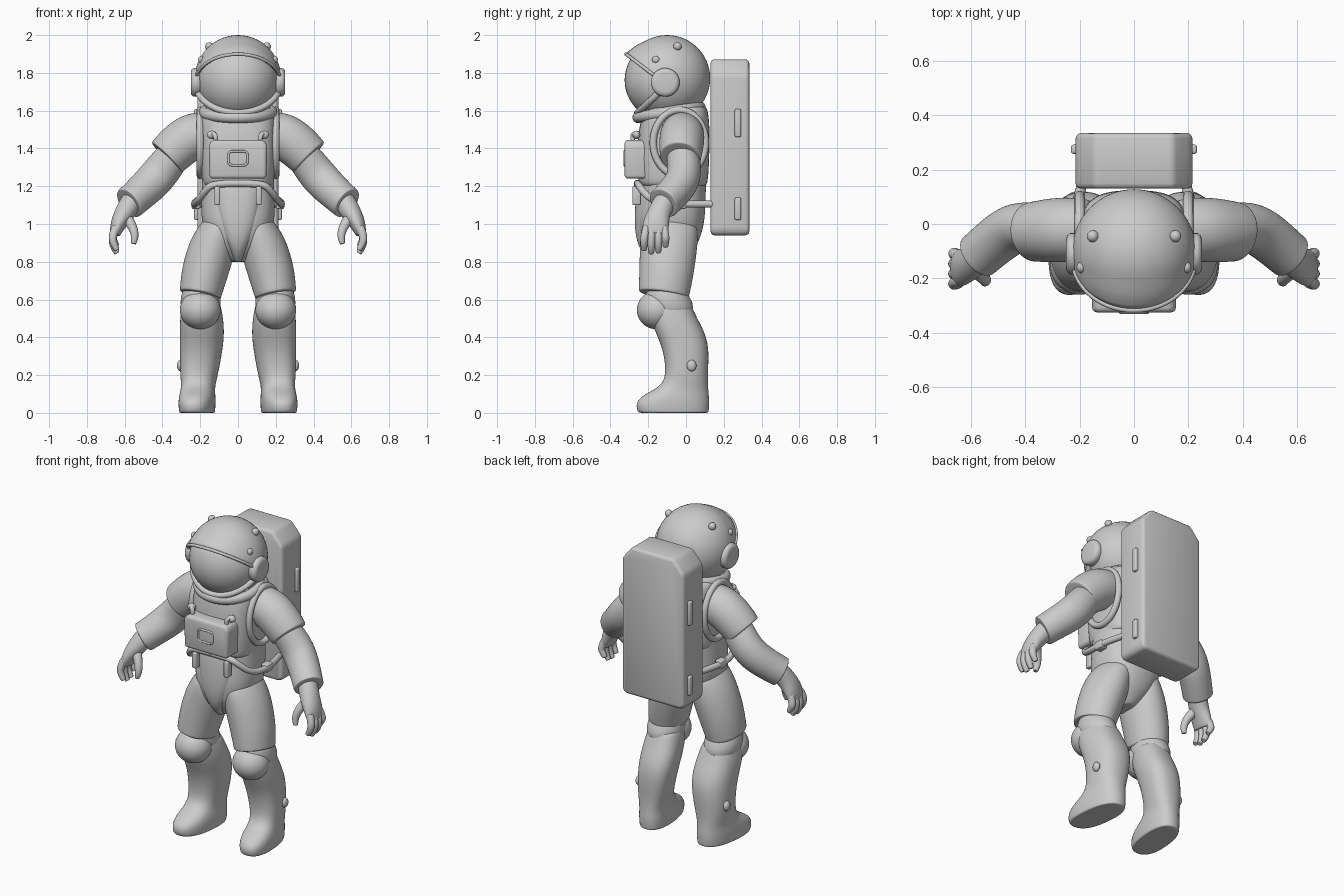
import bpy, bmesh, math
from mathutils import Vector

if "Cube" in bpy.data.objects:
    bpy.data.objects.remove(bpy.data.objects["Cube"])

def add_obj(name, data, mirror=False):
    ob = bpy.data.objects.new(name, data)
    bpy.context.collection.objects.link(ob)
    if mirror:
        m = ob.modifiers.new("Mirror", 'MIRROR')
        m.use_mirror_merge = False
    return ob

def from_bm(name, bm, mirror=False, smooth=True):
    bmesh.ops.recalc_face_normals(bm, faces=bm.faces)
    me = bpy.data.meshes.new(name)
    bm.to_mesh(me)
    bm.free()
    for p in me.polygons:
        p.use_smooth = smooth
    return add_obj(name, me, mirror)

def skin(name, rings, mirror, e=2.0, n=20, splay=0.0):
    """Skin rings of (centre, u vector, v vector) and subdivide; ends get tight caps."""
    def cap(r):
        return (r[0], r[1] * 0.88, r[2] * 0.88)
    rings = [cap(rings[0])] + rings + [cap(rings[-1])]
    bm = bmesh.new()
    loops = []
    for c, u, v in rings:
        loop = []
        for i in range(n):
            a = math.tau * i / n
            ca, sa = math.cos(a), math.sin(a)
            p = c + u * math.copysign(abs(ca) ** (2 / e), ca) + v * math.copysign(abs(sa) ** (2 / e), sa)
            p.x -= splay * p.y
            loop.append(bm.verts.new(p))
        loops.append(loop)
    for a, b in zip(loops, loops[1:]):
        for i in range(n):
            j = (i + 1) % n
            bm.faces.new((a[i], a[j], b[j], b[i]))
    bm.faces.new(loops[0])
    bm.faces.new(loops[-1])
    ob = from_bm(name, bm, mirror)
    s = ob.modifiers.new("Subdivision", 'SUBSURF')
    s.levels = s.render_levels = 2
    return ob

def stack(name, rows, mirror=False, e=2.4, splay=0.0):
    """Horizontal sections: (z, x centre, half width, y front, y back)."""
    rings = [(Vector((x, (y0 + y1) / 2, z)), Vector((0, (y1 - y0) / 2, 0)), Vector((h, 0, 0)))
             for z, x, h, y0, y1 in rows]
    return skin(name, rings, mirror, e, splay=splay)

def limb(name, pts, mirror=True, n=20):
    """Sections square to a path: (x, y, z, radius along y, other radius)."""
    P = [Vector(p[:3]) for p in pts]
    rings = []
    for i, p in enumerate(pts):
        t = (P[min(i + 1, len(P) - 1)] - P[max(i - 1, 0)]).normalized()
        u = Vector((0, 1, 0))
        u = (u - t * u.dot(t)).normalized()
        rings.append((P[i], u * p[3], t.cross(u) * p[4]))
    return skin(name, rings, mirror, n=n)

def tube(name, pts, r, cyclic=False, mirror=False):
    cu = bpy.data.curves.new(name, 'CURVE')
    cu.dimensions = '3D'
    cu.bevel_depth, cu.bevel_resolution, cu.resolution_u = r, 4, 6
    cu.use_fill_caps = True
    sp = cu.splines.new('NURBS')
    sp.points.add(len(pts) - 1)
    for q, p in zip(sp.points, pts):
        q.co = (*p, 1)
    sp.use_cyclic_u, sp.use_endpoint_u, sp.order_u = cyclic, not cyclic, 3
    return add_obj(name, cu, mirror)

def prism(name, outline, y0, y1, bevel, mirror=False):
    """Front-view outline (x, z) pushed from y0 to y1, edges rounded."""
    bm = bmesh.new()
    f = bm.faces.new([bm.verts.new((x, y0, z)) for x, z in outline])
    r = bmesh.ops.extrude_face_region(bm, geom=[f])
    for v in r['geom']:
        if isinstance(v, bmesh.types.BMVert):
            v.co.y = y1
    bmesh.ops.recalc_face_normals(bm, faces=bm.faces)
    bmesh.ops.bevel(bm, geom=list(bm.edges), offset=bevel, segments=3, profile=0.5, affect='EDGES')
    ob = from_bm(name, bm, mirror)
    bpy.ops.object.select_all(action='DESELECT')
    ob.select_set(True)
    bpy.context.view_layer.objects.active = ob
    bpy.ops.object.shade_smooth_by_angle(angle=math.radians(35))
    return ob

def rect(x0, x1, z0, z1):
    return [(x0, z0), (x1, z0), (x1, z1), (x0, z1)]

def ball(name, c, s, mirror=False):
    bm = bmesh.new()
    bmesh.ops.create_uvsphere(bm, u_segments=40, v_segments=24, radius=1)
    for v in bm.verts:
        v.co = Vector(c) + Vector((v.co.x * s[0], v.co.y * s[1], v.co.z * s[2]))
    return from_bm(name, bm, mirror)

# Helmet shell: a sphere swept about a sideways hinge, left open for the visor
C, H, R = Vector((0, -0.10, 1.772)), Vector((0, -0.10, 1.735)), 0.228
A0, A1 = math.radians(143), math.radians(-137)

def shell_point(a, p):
    d = Vector((math.cos(p), math.sin(p) * math.cos(a), math.sin(p) * math.sin(a)))
    o = H - C
    t = -o.dot(d) + math.sqrt(o.dot(d) ** 2 - o.length_squared + R * R)
    flare = 0.10 * max(0, 1 - (A0 - a) / 0.45) + 0.07 * max(0, 1 - (a - A1) / 0.4)
    return H + d * t * (1 + flare * math.sin(p) ** 2)

bm = bmesh.new()
NA, NP = 48, 32
grid = [[bm.verts.new(shell_point(A0 + (A1 - A0) * i / NA, math.pi * j / NP)) for j in range(NP + 1)]
        for i in range(NA + 1)]
for i in range(NA):
    for j in range(NP):
        bm.faces.new((grid[i][j], grid[i + 1][j], grid[i + 1][j + 1], grid[i][j + 1]))
bmesh.ops.remove_doubles(bm, verts=bm.verts, dist=1e-5)
shell = from_bm("helmet_shell", bm)
sol = shell.modifiers.new("Solidify", 'SOLIDIFY')
sol.thickness, sol.offset = 0.012, -1
ball("visor", (0, -0.106, 1.762), (0.217, 0.219, 0.217))
for nm, a, r in (("visor_rim_top", A0, 0.009), ("visor_rim_chin", A1, 0.018)):
    tube(nm, [shell_point(a, math.pi * (0.04 + 0.92 * j / 24)) for j in range(25)], r)

# Ear pods and small helmet knobs
bm = bmesh.new()
loops = []
for x, r in ((0.19, 0.06), (0.205, 0.076), (0.235, 0.076), (0.247, 0.066), (0.25, 0.05)):
    loops.append([bm.verts.new((x, -0.11 + r * math.cos(math.tau * k / 32), 1.75 + r * math.sin(math.tau * k / 32)))
                  for k in range(32)])
for a, b in zip(loops, loops[1:]):
    for k in range(32):
        bm.faces.new((a[k], a[(k + 1) % 32], b[(k + 1) % 32], b[k]))
bm.faces.new(loops[-1])
from_bm("ear_pod", bm, True)
ball("helmet_knob", (0.152, -0.045, 1.94), (0.022, 0.022, 0.022), True)
ball("helmet_side_knob", (0.195, -0.16, 1.87), (0.016, 0.02, 0.02), True)

# Tilted neck ring
tube("neck_ring", [(0.18 * math.cos(k * math.tau / 24), -0.09 + 0.165 * math.sin(k * math.tau / 24),
                    1.592 + 0.028 * math.sin(k * math.tau / 24)) for k in range(24)], 0.03, True)

# Torso, hard vest and front groin panel
stack("torso", [(0.80, 0, 0.04, -0.17, -0.02), (0.86, 0, 0.11, -0.225, 0.045), (0.93, 0, 0.17, -0.25, 0.08),
                (1.02, 0, 0.197, -0.262, 0.102), (1.12, 0, 0.198, -0.25, 0.105), (1.25, 0, 0.19, -0.24, 0.11),
                (1.45, 0, 0.195, -0.24, 0.12), (1.56, 0, 0.20, -0.23, 0.115), (1.63, 0, 0.17, -0.2, 0.105)])
stack("vest", [(1.20, 0, 0.192, -0.255, 0.118), (1.35, 0, 0.202, -0.262, 0.125), (1.48, 0, 0.205, -0.255, 0.128),
               (1.58, 0, 0.205, -0.235, 0.122), (1.62, 0, 0.18, -0.21, 0.11)], e=3.0)
stack("groin_panel", [(0.80, 0, 0.018, -0.19, -0.08), (0.86, 0, 0.045, -0.245, -0.1), (0.94, 0, 0.085, -0.27, -0.1),
                      (1.05, 0, 0.118, -0.275, -0.1), (1.21, 0, 0.135, -0.26, -0.1)])
tube("vest_armhole", [(0.20, -0.035 + 0.14 * math.cos(k * math.tau / 20), 1.43 + 0.175 * math.sin(k * math.tau / 20))
                      for k in range(20)], 0.019, True, True)
tube("waist_flange", [(0, -0.258, 1.215), (0.13, -0.255, 1.215), (0.17, -0.235, 1.18), (0.21, -0.18, 1.125),
                      (0.232, -0.09, 1.105), (0.225, 0.03, 1.105), (0.19, 0.15, 1.105)], 0.019, mirror=True)
prism("belt_buckle", rect(0.2, 0.245, 1.08, 1.13), -0.06, 0.0, 0.008, True)
prism("belt_tab", rect(0.095, 0.125, 1.10, 1.20), -0.283, -0.24, 0.008, True)

# Chest control box with framed window and hose knobs
prism("chest_box", [(-0.15, 1.24), (0.15, 1.24), (0.155, 1.42), (0.135, 1.445), (-0.135, 1.445), (-0.155, 1.42)],
      -0.325, -0.2, 0.018)
tube("chest_window_frame", [(x, -0.325, z) for x, z in
     ((-0.05, 1.31), (0, 1.31), (0.05, 1.31), (0.05, 1.35), (0.05, 1.385), (0, 1.385), (-0.05, 1.385), (-0.05, 1.35))],
     0.006, True)
tube("chest_hose", [(0.12, -0.28, 1.43), (0.115, -0.285, 1.46), (0.13, -0.275, 1.48), (0.145, -0.25, 1.48)],
     0.013, mirror=True)
ball("chest_knob", (0.138, -0.262, 1.472), (0.026, 0.02, 0.022), True)

# Backpack with clipped top corners and side latches
prism("backpack", [(-0.195, 0.94), (0.195, 0.94), (0.215, 0.965), (0.215, 1.79), (0.145, 1.872), (-0.145, 1.872),
                   (-0.215, 1.79), (-0.215, 0.965)], 0.13, 0.335, 0.02)
for z0, z1 in ((1.46, 1.61), (1.02, 1.14)):
    prism("backpack_latch", rect(0.205, 0.232, z0, z1), 0.258, 0.292, 0.009, True)

# Arms: sleeve, forearm, glove
limb("upper_sleeve", [(0.16, -0.02, 1.485, 0.112, 0.115), (0.25, -0.02, 1.465, 0.122, 0.127),
                      (0.32, -0.025, 1.41, 0.118, 0.122), (0.365, -0.028, 1.365, 0.112, 0.116),
                      (0.378, -0.03, 1.352, 0.11, 0.114)])
limb("forearm", [(0.33, -0.02, 1.38, 0.088, 0.09), (0.40, -0.005, 1.285, 0.092, 0.1),
                 (0.455, -0.02, 1.22, 0.093, 0.1), (0.52, -0.07, 1.16, 0.09, 0.093),
                 (0.565, -0.11, 1.12, 0.088, 0.09), (0.578, -0.12, 1.11, 0.088, 0.09)])
limb("glove_palm", [(0.555, -0.105, 1.13, 0.06, 0.06), (0.60, -0.145, 1.06, 0.06, 0.055),
                    (0.635, -0.16, 1.0, 0.072, 0.043), (0.652, -0.165, 0.945, 0.068, 0.028)])
for k in range(4):
    y = -0.222 + 0.038 * k
    tip = (0.862, 0.845, 0.85, 0.88)[k]
    limb("finger", [(0.645, y * 0.8 - 0.03, 0.985, 0.021, 0.024), (0.667, y, 0.93, 0.022, 0.023),
                    (0.66, y, tip + 0.035, 0.021, 0.021), (0.64, y, tip, 0.015, 0.015)], n=12)
limb("thumb", [(0.595, -0.16, 1.04, 0.03, 0.032), (0.556, -0.195, 0.985, 0.026, 0.026),
               (0.543, -0.21, 0.935, 0.023, 0.022), (0.553, -0.215, 0.895, 0.014, 0.014)], n=12)

# Legs: thigh, knee roll, knee pad, boot
limb("thigh", [(0.095, -0.085, 0.99, 0.15, 0.095), (0.12, -0.09, 0.92, 0.155, 0.118),
               (0.148, -0.095, 0.84, 0.152, 0.127), (0.18, -0.105, 0.73, 0.145, 0.124),
               (0.196, -0.115, 0.645, 0.137, 0.114), (0.2, -0.118, 0.625, 0.135, 0.112)])
stack("knee_roll", [(0.53, 0.197, 0.098, -0.2, 0.035), (0.56, 0.197, 0.108, -0.215, 0.042),
                    (0.60, 0.198, 0.108, -0.22, 0.03), (0.65, 0.198, 0.098, -0.21, 0.0)], True, e=2)
ball("knee_pad", (0.2, -0.155, 0.545), (0.108, 0.105, 0.102), True)
stack("boot", [(0.0, 0.21, 0.09, -0.25, 0.12), (0.012, 0.21, 0.094, -0.262, 0.123), (0.06, 0.21, 0.097, -0.268, 0.126),
               (0.10, 0.21, 0.093, -0.22, 0.122), (0.14, 0.21, 0.088, -0.135, 0.118), (0.20, 0.207, 0.1, -0.105, 0.116),
               (0.33, 0.195, 0.113, -0.12, 0.124), (0.42, 0.188, 0.118, -0.16, 0.105),
               (0.50, 0.186, 0.115, -0.19, 0.06), (0.58, 0.185, 0.1, -0.2, 0.025)], True, splay=0.10)
ball("boot_stud", (0.305, 0.03, 0.25), (0.018, 0.025, 0.03), True)
